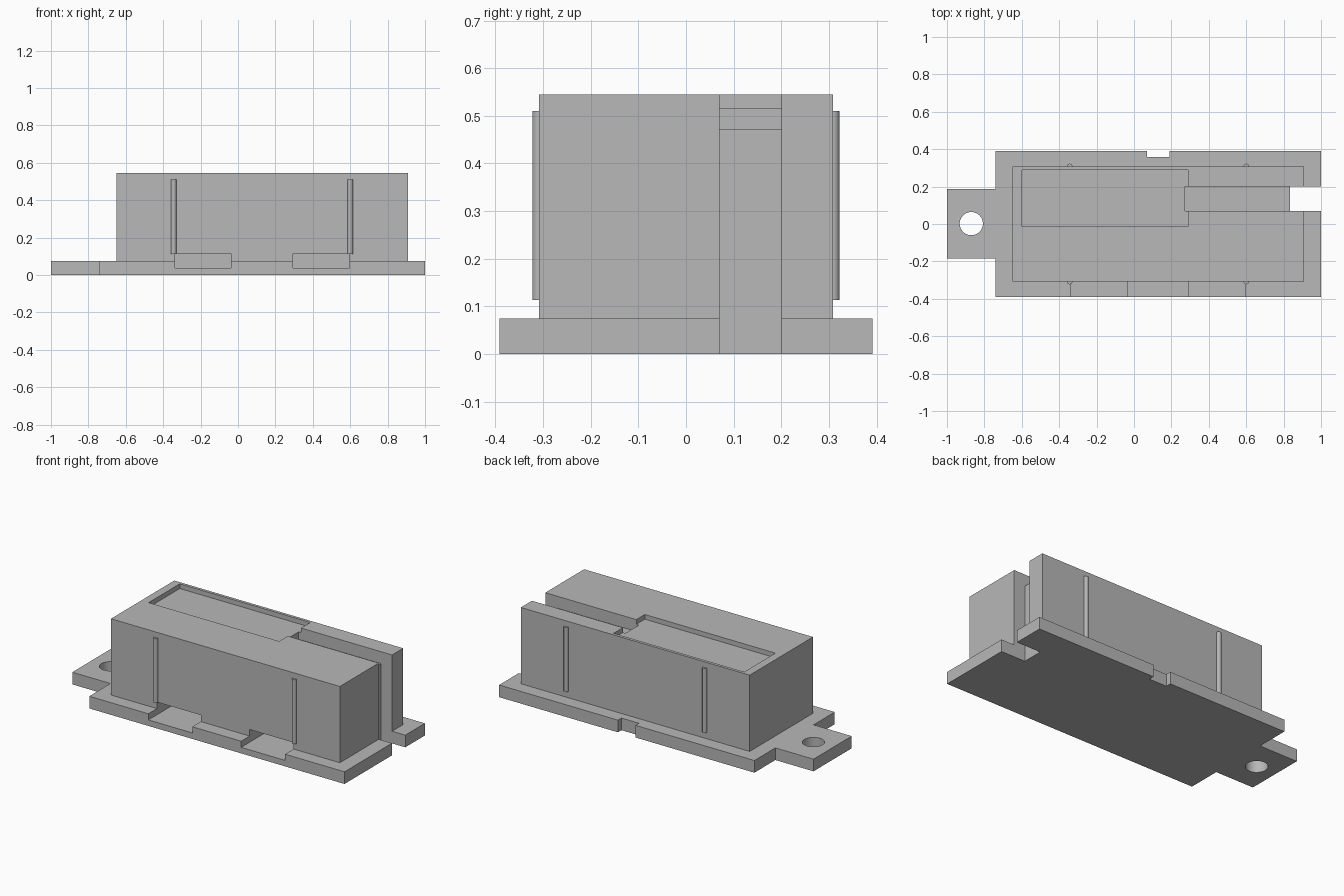
import bpy
import bmesh
from mathutils import Matrix

cube = bpy.data.objects.get("Cube")
if cube:
    bpy.data.objects.remove(cube, do_unlink=True)

GREY = (0.48, 0.48, 0.48, 1.0)
grey = bpy.data.materials.new("plain grey")
grey.use_nodes = True
grey.diffuse_color = GREY
grey.node_tree.nodes["Principled BSDF"].inputs["Base Color"].default_value = GREY


def make_object(name, bm):
    mesh = bpy.data.meshes.new(name)
    bmesh.ops.recalc_face_normals(bm, faces=bm.faces)
    bm.to_mesh(mesh)
    bm.free()
    mesh.materials.append(grey)
    obj = bpy.data.objects.new(name, mesh)
    bpy.context.collection.objects.link(obj)
    return obj


def box(name, x, y, z):
    bm = bmesh.new()
    bmesh.ops.create_cube(bm, size=1)
    for v in bm.verts:
        v.co = [r[0] if c < 0 else r[1] for c, r in zip(v.co, (x, y, z))]
    return make_object(name, bm)


def cylinder(name, centre, radius, depth, sides):
    bm = bmesh.new()
    bmesh.ops.create_cone(bm, cap_ends=True, segments=sides, radius1=radius,
                          radius2=radius, depth=depth,
                          matrix=Matrix.Translation(centre))
    return make_object(name, bm)


def cut(target, cutters):
    for cutter in cutters:
        cutter.hide_render = True
        mod = target.modifiers.new("cut", 'BOOLEAN')
        mod.operation = 'DIFFERENCE'
        mod.solver = 'EXACT'
        mod.object = cutter
        bpy.context.view_layer.objects.active = target
        bpy.ops.object.modifier_apply(modifier=mod.name)


def smooth(obj):
    bpy.ops.object.select_all(action='DESELECT')
    obj.select_set(True)
    bpy.context.view_layer.objects.active = obj
    bpy.ops.object.shade_smooth_by_angle()


BASE_TOP, TOP = 0.075, 0.545
FRONT, BACK = -0.308, 0.308
SLOT_Y = (0.07, 0.2)

# Base plate with mounting tab and rear notch, extruded from its outline
outline = [(-1, -0.185), (-0.74, -0.185), (-0.74, -0.391), (1, -0.391),
           (1, 0.391), (0.19, 0.391), (0.19, 0.357), (0.07, 0.357),
           (0.07, 0.391), (-0.74, 0.391), (-0.74, 0.187), (-1, 0.187)]
bm = bmesh.new()
face = bm.faces.new([bm.verts.new((x, y, 0)) for x, y in outline])
extruded = bmesh.ops.extrude_face_region(bm, geom=[face])["geom"]
bmesh.ops.translate(bm, vec=(0, 0, BASE_TOP),
                    verts=[g for g in extruded if isinstance(g, bmesh.types.BMVert)])
base = make_object("base_plate", bm)

# Housing block
housing = box("housing", (-0.65, 0.91), (FRONT, BACK), (BASE_TOP, TOP))

# Cutters: cable notch, top slot, label pocket, latch openings, screw hole
notch = box("cable_notch_cutter", (0.835, 1.2), SLOT_Y, (-0.2, 0.8))
slot = box("slot_cutter", (0.272, 1.2), SLOT_Y, (0.472, 0.8))
pocket = box("pocket_cutter", (-0.6, 0.29), (-0.013, 0.29), (0.516, 0.8))
latches = [box("latch_cutter", x, (-0.6, -0.1), (0.037, 0.115))
           for x in ((-0.337, -0.038), (0.295, 0.595))]
hole = cylinder("hole_cutter", (-0.87, 0.002, 0), 0.062, 0.6, 48)

cut(base, [notch, hole] + latches)
cut(housing, [notch, slot, pocket] + latches)
for helper in [notch, slot, pocket, hole] + latches:
    bpy.data.objects.remove(helper, do_unlink=True)
smooth(base)

# Slim round ribs on the front and back walls
for side, y in (("front", FRONT), ("back", BACK)):
    for end, x in (("right", -0.344), ("left", 0.6)):
        smooth(cylinder(f"{side}_{end}_rib", (x, y, 0.3115), 0.0145, 0.397, 24))
